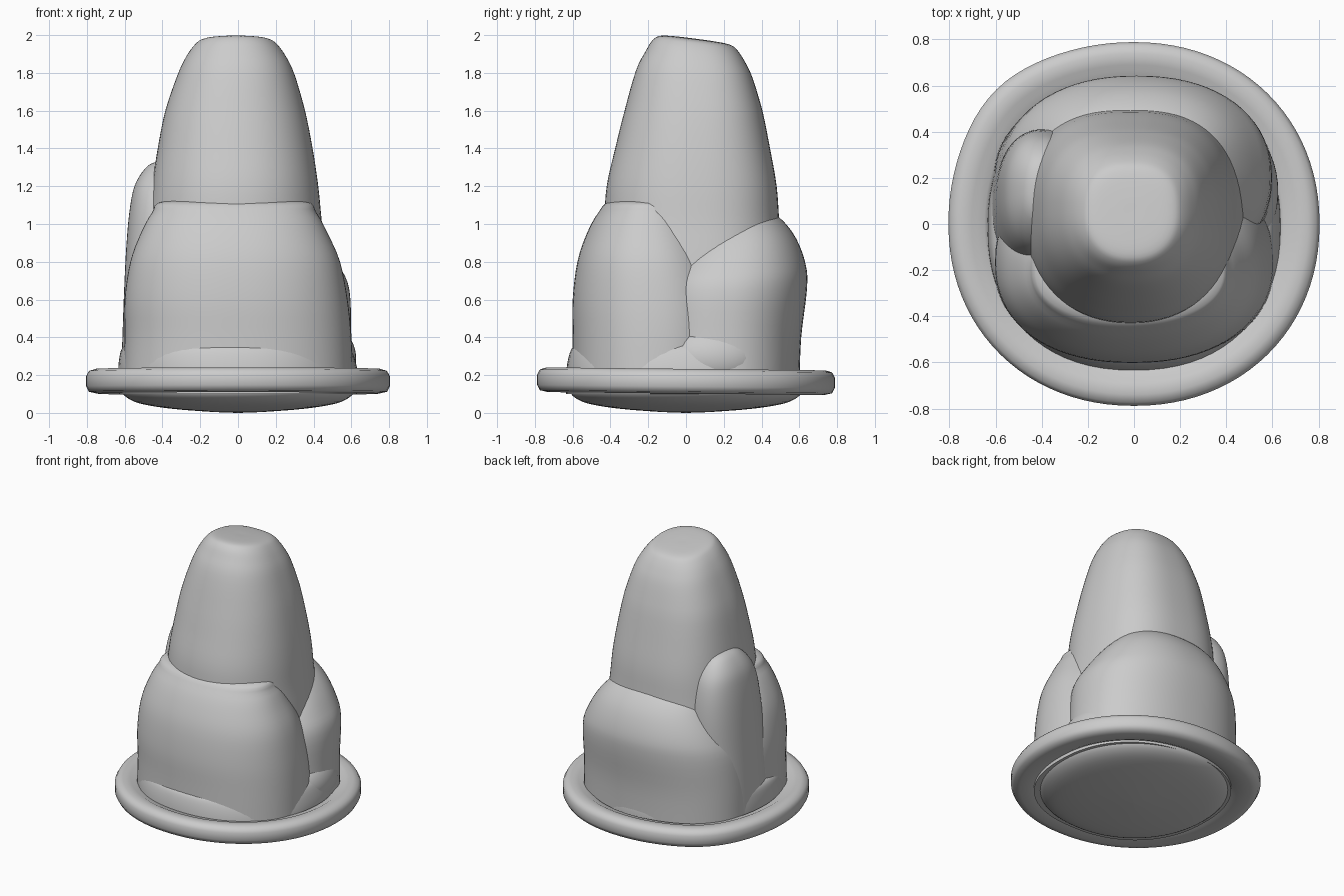
import bpy, bmesh
from math import sin, cos, pi, exp

SEG = 72


def finish(name, bm):
    bmesh.ops.recalc_face_normals(bm, faces=bm.faces)
    me = bpy.data.meshes.new(name)
    bm.to_mesh(me)
    bm.free()
    ob = bpy.data.objects.new(name, me)
    bpy.context.collection.objects.link(ob)
    bpy.context.view_layer.objects.active = ob
    ob.select_set(True)
    bpy.ops.object.shade_smooth_by_angle(angle=0.9)
    ob.select_set(False)
    return ob


def smooth_rows(rows, steps=4):
    # Catmull-Rom through the section rows
    out = []
    for i in range(len(rows) - 1):
        a, b, c, d = (rows[max(0, min(len(rows) - 1, i + k))] for k in (-1, 0, 1, 2))
        for s in range(steps):
            t = s / steps
            out.append([0.5 * (2 * q + (r - p) * t + (2 * p - 5 * q + 4 * r - u) * t * t
                               + (3 * q - p - 3 * r + u) * t ** 3)
                        for p, q, r, u in zip(a, b, c, d)])
    return out + [list(rows[-1])]


def sup(v, n):
    return (1 if v >= 0 else -1) * abs(v) ** (2 / n)


def loft(name, rows, n_front, n_back=None, tilt=0):
    # rows: z, centre x, centre y, radius x, radius y; n: squareness of the front and back halves
    bm = bmesh.new()
    rings = []
    for z, cx, cy, rx, ry in smooth_rows(rows):
        ring = []
        w = tilt * max(0, min(1, (z - 1.6) / 0.35))
        for i in range(SEG):
            a = 2 * pi * i / SEG
            n = n_back if n_back and sin(a) > 0 else n_front
            x, y = cx + rx * sup(cos(a), n), cy + ry * sup(sin(a), n)
            ring.append(bm.verts.new((x, y, z - w * (y + 0.1))))
        rings.append(ring)
    for r, s in zip(rings, rings[1:]):
        for i in range(SEG):
            j = (i + 1) % SEG
            bm.faces.new((r[i], r[j], s[j], s[i]))
    bm.faces.new(rings[0])
    bm.faces.new(rings[-1])
    return finish(name, bm)


def lump(name, loc, size):
    bm = bmesh.new()
    bmesh.ops.create_uvsphere(bm, u_segments=40, v_segments=24, radius=1)
    bmesh.ops.scale(bm, vec=size, verts=bm.verts)
    bmesh.ops.translate(bm, vec=loc, verts=bm.verts)
    return finish(name, bm)


# tall tapering body with a slightly tilted top, squarer at the back
loft("body", [
    (0.12, 0, 0.03, 0.50, 0.50), (0.70, -0.01, 0.03, 0.49, 0.49),
    (1.00, -0.015, 0.03, 0.46, 0.465), (1.20, -0.015, 0.03, 0.44, 0.45),
    (1.40, -0.015, 0.035, 0.41, 0.41), (1.60, -0.015, 0.04, 0.37, 0.365),
    (1.80, -0.01, 0.045, 0.31, 0.31), (1.90, -0.01, 0.05, 0.265, 0.265),
    (1.965, -0.01, 0.05, 0.22, 0.225), (1.993, -0.01, 0.05, 0.175, 0.18),
    (2.0, -0.01, 0.05, 0.08, 0.08), (2.0, -0.01, 0.05, 0.005, 0.005)], 2.2, 2.6, 0.13)

# broad lobe hugging the front
loft("front_lobe", [
    (0.15, 0, -0.16, 0.61, 0.44), (0.40, 0, -0.16, 0.60, 0.44),
    (0.60, -0.01, -0.17, 0.59, 0.43), (0.80, -0.015, -0.19, 0.555, 0.385),
    (0.95, -0.02, -0.20, 0.495, 0.325), (1.06, -0.02, -0.20, 0.435, 0.265),
    (1.12, -0.02, -0.20, 0.37, 0.20), (1.13, -0.02, -0.20, 0.01, 0.01)], 2.25)

# shorter lobe on the back
loft("back_lobe", [
    (0.15, 0, 0.18, 0.61, 0.42), (0.40, 0, 0.19, 0.60, 0.42),
    (0.65, 0.01, 0.21, 0.58, 0.43), (0.78, 0.01, 0.24, 0.525, 0.395),
    (0.92, 0.01, 0.28, 0.43, 0.305), (1.02, 0, 0.30, 0.33, 0.21),
    (1.06, 0, 0.32, 0.20, 0.12), (1.065, 0, 0.32, 0.01, 0.01)], 2.25)

# tall narrow bump on the left side
loft("left_bump", [
    (0.15, -0.37, 0.08, 0.25, 0.34), (0.60, -0.38, 0.10, 0.225, 0.31),
    (0.90, -0.39, 0.12, 0.20, 0.29), (1.10, -0.40, 0.13, 0.17, 0.26),
    (1.22, -0.40, 0.14, 0.14, 0.21), (1.31, -0.40, 0.15, 0.075, 0.12),
    (1.335, -0.40, 0.15, 0.005, 0.005)], 2.3)

# small swelling low on the right side
lump("right_low_swelling", (0.46, 0.14, 0.29), (0.165, 0.27, 0.18))

# skirt around the foot
loft("skirt", [
    (0.10, 0, -0.015, 0.63, 0.62), (0.20, 0, -0.015, 0.635, 0.62),
    (0.28, -0.005, -0.015, 0.625, 0.61), (0.34, -0.01, -0.01, 0.605, 0.595),
    (0.37, -0.01, -0.01, 0.57, 0.56)], 2.25)

# shallow domed underside
loft("underside", [
    (0.0, 0, 0, 0.005, 0.005), (0.006, 0, 0, 0.15, 0.15), (0.023, 0, 0, 0.36, 0.36),
    (0.05, 0, 0, 0.52, 0.52), (0.09, 0, 0, 0.60, 0.60), (0.14, 0, 0, 0.63, 0.62)], 2.1)

# rounded brim, a little fuller at the back left
profile = [(0.61, 0.13), (0.62, 0.19), (0.645, 0.213), (0.675, 0.216), (0.70, 0.230),
           (0.75, 0.233), (0.785, 0.222), (0.80, 0.195), (0.80, 0.14),
           (0.785, 0.112), (0.74, 0.102), (0.66, 0.108)]
bm = bmesh.new()
rings = []
for i in range(96):
    a = 2 * pi * i / 96
    f = 1 + 0.03 * exp(-((a - 0.75 * pi) / 0.35) ** 2)
    rings.append([bm.verts.new((r * f * sup(cos(a), 2.1) * 1.005,
                                r * f * sup(sin(a), 2.1) * 0.985,
                                z - 0.008 * sin(a))) for r, z in profile])
for i in range(96):
    r, s = rings[i], rings[(i + 1) % 96]
    for k in range(len(profile)):
        m = (k + 1) % len(profile)
        bm.faces.new((r[k], r[m], s[m], s[k]))
finish("brim", bm)
